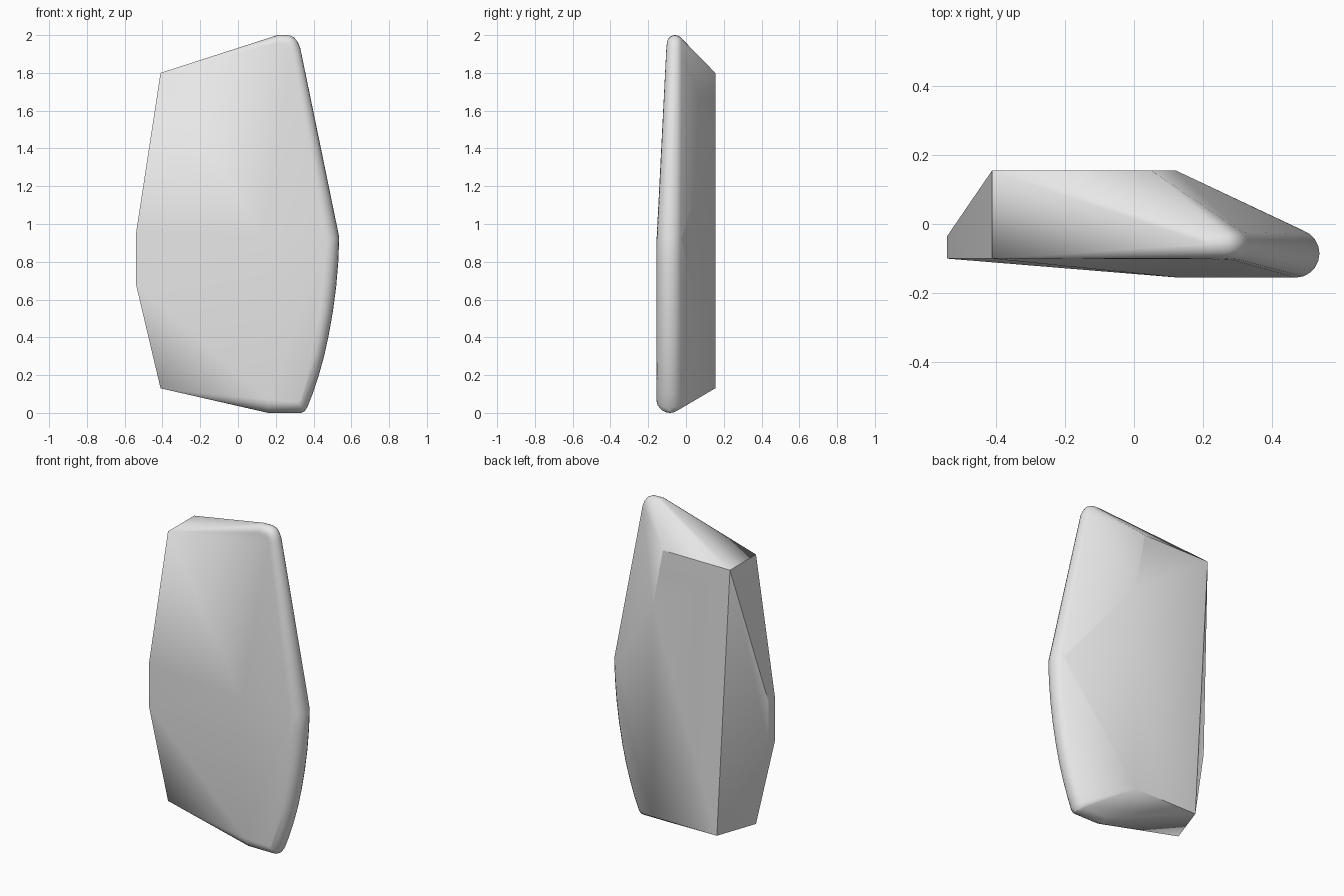
import bpy, bmesh, math
from mathutils import Vector

cube = bpy.data.objects.get("Cube")
if cube:
    bpy.data.objects.remove(cube, do_unlink=True)

FRONT, BACK = -0.155, 0.155
RIM_BACK = -0.015

# Outline of the rounded rim in x and z, from the foot round to the crown
rim = [Vector(p) for p in (
    (0.16, 0), (0.335, 0), (0.352, 0.008), (0.367, 0.03), (0.395, 0.1),
    (0.428, 0.2), (0.456, 0.3), (0.48, 0.41), (0.503, 0.54), (0.52, 0.67),
    (0.531, 0.8), (0.536, 0.93), (0.33, 1.93), (0.318, 1.96), (0.3, 1.985),
    (0.275, 1.998), (0.25, 2.0), (0.21, 2.0))]


def rim_points(path, steps=10):
    """Sweep a half-round section along the path, tapering towards the crown."""
    points = []
    for i, p in enumerate(path):
        before, after = path[max(i - 1, 0)], path[min(i + 1, len(path) - 1)]
        tangent = (after - before).normalized()
        inward = Vector((-tangent.y, tangent.x))
        radius = 0.07 - 0.027 * max(0, (p.y - 0.93) / 1.07)
        for k in range(steps + 1):
            t = math.pi * (k / steps - 0.5)
            q = p + inward * radius * (1 - math.cos(t))
            points.append((q.x, RIM_BACK - radius + radius * math.sin(t), q.y))
    return points


# Hard corners of the flat sides
corners = [(-0.41, -0.1, 1.8), (-0.41, -0.1, 0.13)]                     # front
corners += [(0.13, FRONT, 0.93)]                                        # front crest
corners += [(-0.54, y, z) for y in (-0.1, -0.035) for z in (0.68, 0.95)]  # narrow side
corners += [(x, BACK, z) for x, z in                                    # back
            ((-0.41, 1.8), (0.05, 1.8), (0.12, 1.43), (0.12, 0.13), (-0.32, 0.13))]

# Wrap a convex skin around corners and rim
bm = bmesh.new()
for co in corners + rim_points(rim):
    bm.verts.new(co)
result = bmesh.ops.convex_hull(bm, input=bm.verts[:])
loose = {g for g in result["geom_interior"] + result["geom_unused"]
         if isinstance(g, bmesh.types.BMVert)}
bmesh.ops.delete(bm, geom=list(loose), context="VERTS")
bmesh.ops.dissolve_limit(bm, angle_limit=math.radians(0.5),
                         verts=bm.verts[:], edges=bm.edges[:])
bmesh.ops.recalc_face_normals(bm, faces=bm.faces[:])
mesh = bpy.data.meshes.new("faceted_slab")
bm.to_mesh(mesh)
bm.free()

slab = bpy.data.objects.new("faceted_slab", mesh)
bpy.context.collection.objects.link(slab)

# Plain grey surface
grey = bpy.data.materials.new("light_grey")
grey.use_nodes = True
colour = (0.8, 0.8, 0.8, 1)
grey.diffuse_color = colour
grey.node_tree.nodes["Principled BSDF"].inputs["Base Color"].default_value = colour
mesh.materials.append(grey)

# Smooth rim, sharp corners
bpy.ops.object.select_all(action="DESELECT")
slab.select_set(True)
bpy.context.view_layer.objects.active = slab
bpy.ops.object.shade_smooth_by_angle(angle=math.radians(30))
